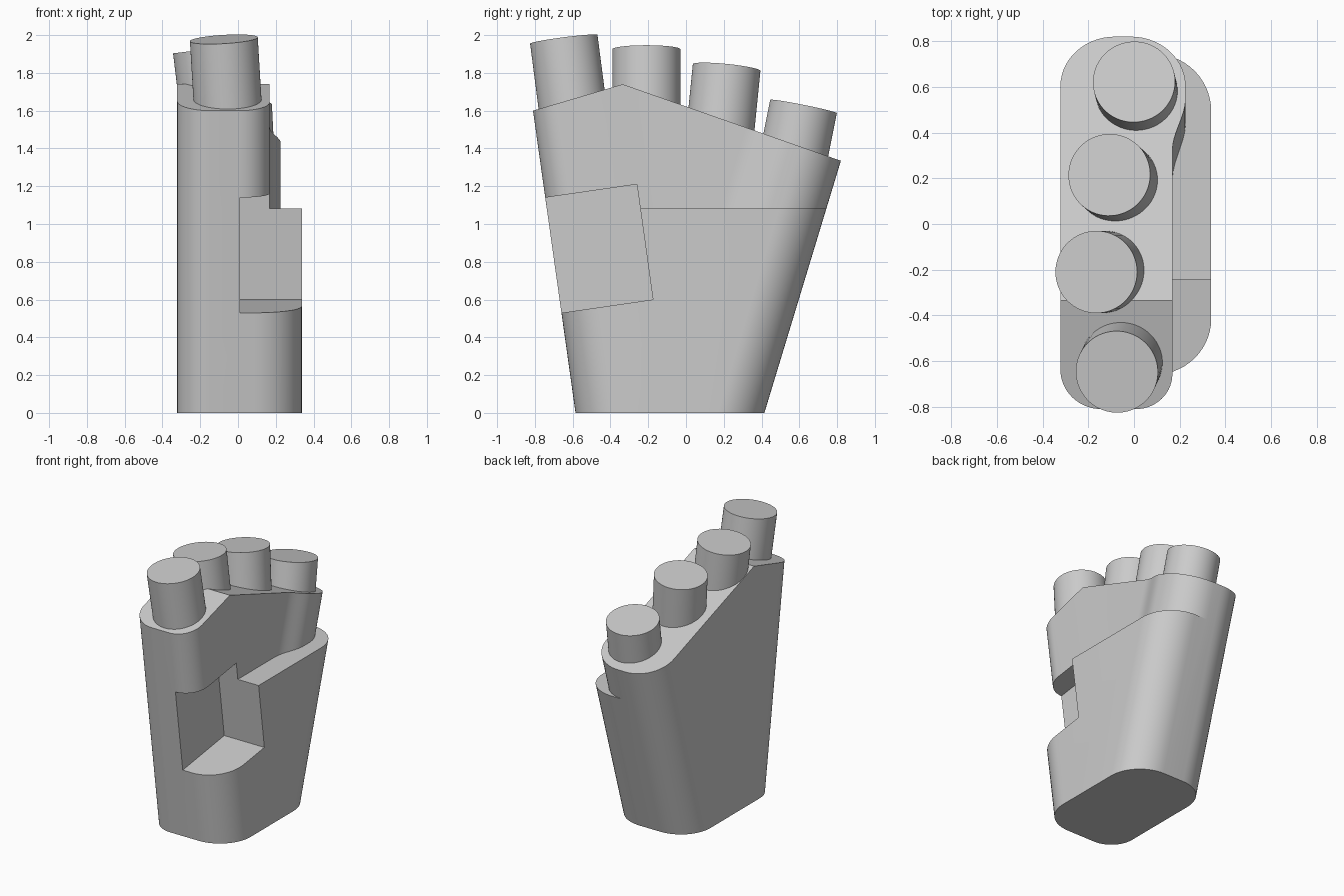
import bpy, bmesh, math
from mathutils import Vector

cube = bpy.data.objects.get("Cube")
if cube:
    bpy.data.objects.remove(cube, do_unlink=True)

FRONT, BACK = -0.585, 0.415          # base limits along y
LEAN_F, LEAN_B = -0.1406, 0.3034     # y travel per unit height
LEFT = -0.322
LEDGE = 1.083

grey = bpy.data.materials.new("plain grey")
grey.use_nodes = True
color = (0.6, 0.6, 0.6, 1)
grey.diffuse_color = color
grey.node_tree.nodes["Principled BSDF"].inputs["Base Color"].default_value = color


def make_object(name, bm):
    bmesh.ops.recalc_face_normals(bm, faces=bm.faces[:])
    mesh = bpy.data.meshes.new(name)
    bm.to_mesh(mesh)
    bm.free()
    mesh.materials.append(grey)
    obj = bpy.data.objects.new(name, mesh)
    bpy.context.scene.collection.objects.link(obj)
    return obj


def corner(cx, cy, r, start, lean, steps=14):
    """Quarter-round corner as (x, y, lean) points."""
    angles = [math.radians(start + 90 * i / steps) for i in range(steps + 1)]
    return [(cx + r * math.cos(a), cy + r * math.sin(a), lean) for a in angles]


def outline(right_front, right_back, r_front, r_back):
    """Counter-clockwise rounded section, with a soft step where the right side widens."""
    pts = corner(LEFT + 0.18, FRONT + 0.18, 0.18, 180, LEAN_F)
    pts += corner(right_front - r_front, FRONT + r_front, r_front, 270, LEAN_F)
    if right_back != right_front:
        for i in range(13):
            t = i / 12
            s = (1 - math.cos(math.pi * t)) / 2
            pts.append((right_front + (right_back - right_front) * s, -0.14 + 0.26 * t, LEAN_B))
    pts += corner(right_back - r_back, BACK - r_back, r_back, 0, LEAN_B)
    pts += corner(LEFT + 0.24, BACK - 0.24, 0.24, 90, LEAN_B)
    return pts


def loft(pts, z0, z1):
    bm = bmesh.new()
    rings = [[bm.verts.new((x, y + k * z, z)) for x, y, k in pts] for z in (z0, z1)]
    n = len(pts)
    for i in range(n):
        j = (i + 1) % n
        bm.faces.new((rings[0][i], rings[0][j], rings[1][j], rings[1][i]))
    bm.faces.new(rings[0][::-1])
    bm.faces.new(rings[1])
    return bm


def boolean(target, other, operation):
    mod = target.modifiers.new(operation.lower(), "BOOLEAN")
    mod.operation = operation
    mod.solver = "EXACT"
    mod.object = other
    bpy.context.view_layer.objects.active = target
    bpy.ops.object.modifier_apply(modifier=mod.name)
    bpy.data.objects.remove(other, do_unlink=True)


def smooth(obj):
    bpy.ops.object.select_all(action="DESELECT")
    obj.select_set(True)
    bpy.context.view_layer.objects.active = obj
    bpy.ops.object.shade_smooth_by_angle(angle=math.radians(25))


# Wide lower palm
palm = make_object("palm", loft(outline(0.338, 0.338, 0.25, 0.25), 0, LEDGE))

# Narrower upper palm, trimmed to a two-sided sloping top
bm = loft(outline(0.168, 0.226, 0.16, 0.24), LEDGE, 2)
for normal in ((0, -0.295, 1), (0, 0.351, 1)):
    cut = bmesh.ops.bisect_plane(bm, geom=bm.verts[:] + bm.edges[:] + bm.faces[:],
                                 plane_co=(0, -0.335, 1.74), plane_no=Vector(normal).normalized(),
                                 clear_outer=True)
    rim = [e for e in cut["geom_cut"] if isinstance(e, bmesh.types.BMEdge)]
    bmesh.ops.holes_fill(bm, edges=rim, sides=0)
upper = make_object("upper_palm", bm)
boolean(palm, upper, "UNION")

# Slanted thumb socket
inner = [Vector((-0.26, 1.21)), Vector((-0.175, 0.6))]
out = Vector((-0.8, -0.116))
section = [inner[0], inner[1], inner[1] + out, inner[0] + out]
bm = bmesh.new()
face = bm.faces.new([bm.verts.new((0.01, p.x, p.y)) for p in section])
ext = bmesh.ops.extrude_face_region(bm, geom=[face])["geom"]
bmesh.ops.translate(bm, vec=(0.6, 0, 0), verts=[v for v in ext if isinstance(v, bmesh.types.BMVert)])
boolean(palm, make_object("socket_cutter", bm), "DIFFERENCE")
smooth(palm)

# Finger stubs: name, centre of the top disc, axis
fingers = [
    ("index_stub", (-0.075, -0.647, 1.978), (-0.06, -0.13, 1)),
    ("middle_stub", (-0.165, -0.21, 1.925), (-0.12, 0, 1)),
    ("ring_stub", (-0.108, 0.215, 1.828), (-0.11, 0.1, 1)),
    ("little_stub", (0, 0.622, 1.622), (-0.05, 0.2, 1)),
]
LENGTH = 0.4
for name, top, axis in fingers:
    axis = Vector(axis).normalized()
    bm = bmesh.new()
    bmesh.ops.create_cone(bm, cap_ends=True, segments=64, radius1=0.18, radius2=0.18, depth=LENGTH)
    stub = make_object(name, bm)
    stub.rotation_euler = axis.to_track_quat("Z", "Y").to_euler()
    stub.location = Vector(top) - axis * LENGTH / 2
    smooth(stub)
